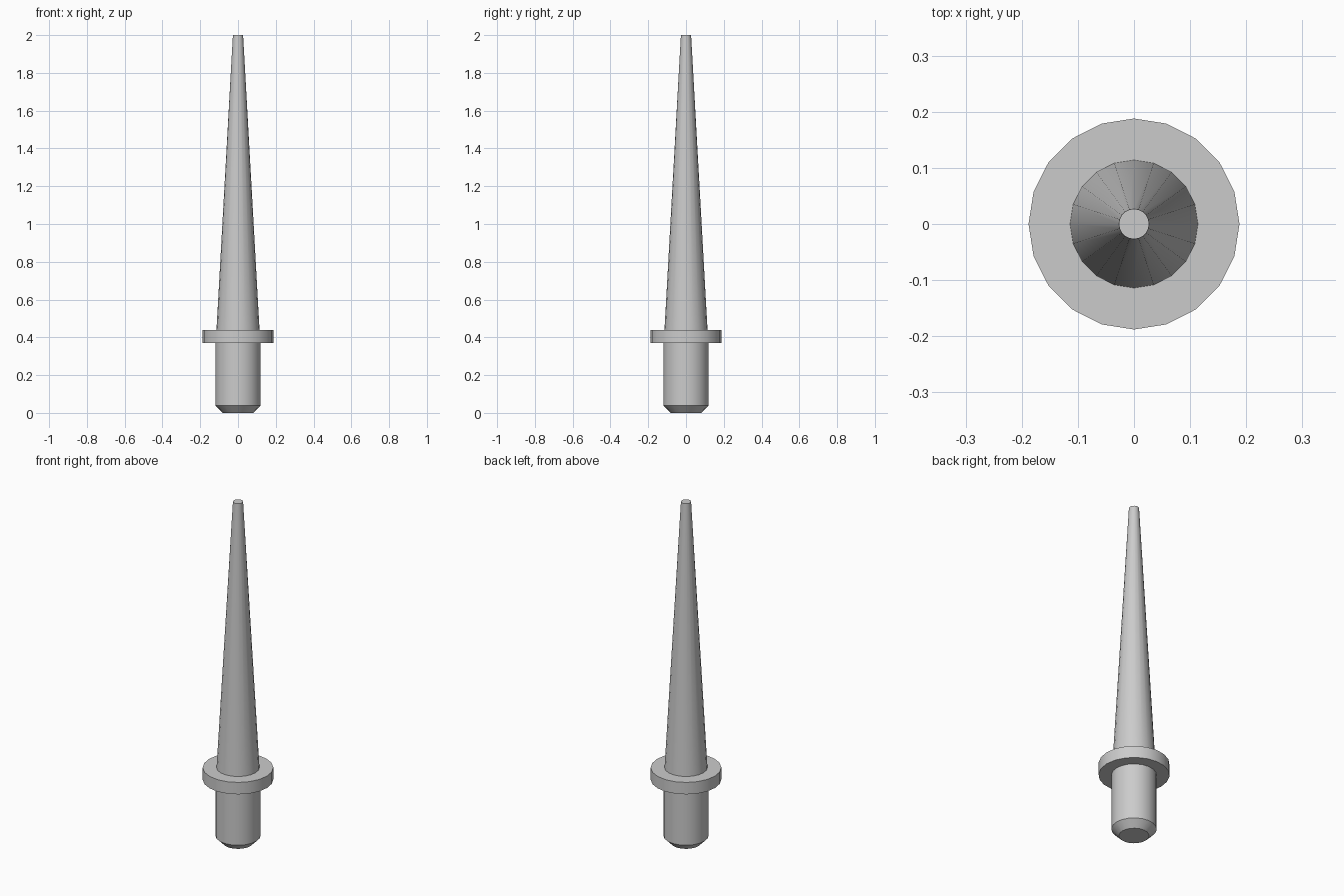
import bpy, math

SIDES = 20

default = bpy.data.objects.get("Cube")
if default:
    bpy.data.objects.remove(default, do_unlink=True)

grey = bpy.data.materials.new("plain_grey")
grey.use_nodes = True
colour = (0.6, 0.6, 0.6, 1)
grey.diffuse_color = colour
grey.node_tree.nodes["Principled BSDF"].inputs["Base Color"].default_value = colour


def turned_part(name, profile):
    """Closed solid of revolution from (radius, height) points, bottom to top."""
    verts = [(r * math.cos(math.tau * i / SIDES), r * math.sin(math.tau * i / SIDES), z)
             for r, z in profile for i in range(SIDES)]
    faces = [tuple(reversed(range(SIDES)))]
    for ring in range(len(profile) - 1):
        low, high = ring * SIDES, (ring + 1) * SIDES
        for i in range(SIDES):
            j = (i + 1) % SIDES
            faces.append((low + i, low + j, high + j, high + i))
    faces.append(tuple(range(len(verts) - SIDES, len(verts))))

    mesh = bpy.data.meshes.new(name)
    mesh.from_pydata(verts, [], faces)
    mesh.materials.append(grey)
    part = bpy.data.objects.new(name, mesh)
    bpy.context.collection.objects.link(part)
    bpy.ops.object.select_all(action="DESELECT")
    part.select_set(True)
    bpy.context.view_layer.objects.active = part
    bpy.ops.object.shade_smooth_by_angle(angle=math.radians(30))
    return part


# Mounting peg with chamfered end
turned_part("shank", [(0.08, 0), (0.12, 0.04), (0.12, 0.37)])
# Wide stop ring
turned_part("collar", [(0.188, 0.37), (0.188, 0.44)])
# Long tapering pin with a blunt tip
turned_part("spike", [(0.114, 0.44), (0.027, 2.0)])
